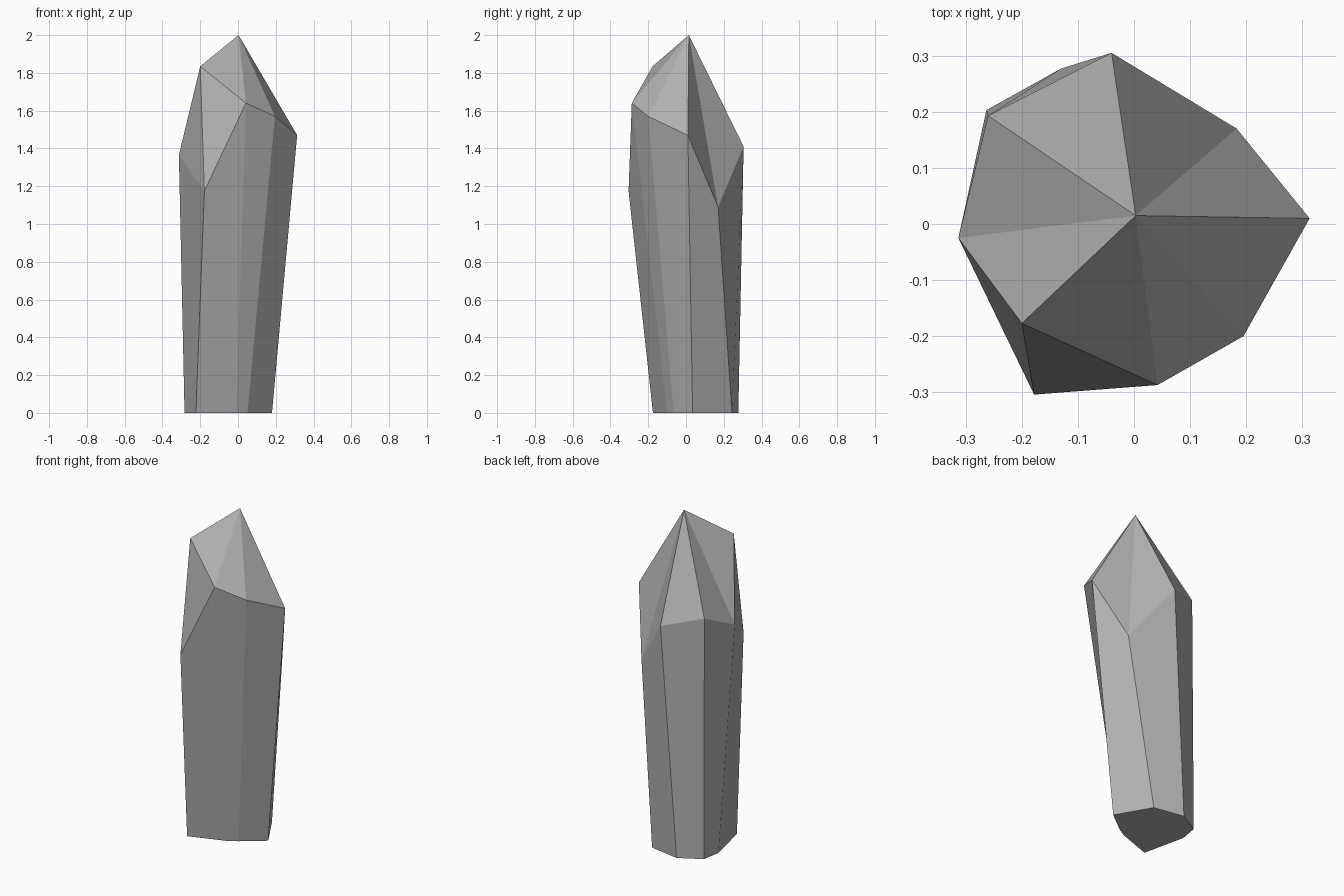
import bpy, bmesh

if "Cube" in bpy.data.objects:
    bpy.data.objects.remove(bpy.data.objects["Cube"])

# eight columns of the shaft: (foot x, y), (shoulder x, y, z), counter-clockwise
columns = [
    ((0.18, 0.035), (0.313, 0.01, 1.47)),
    ((0.06, 0.243), (0.183, 0.17, 1.09)),
    ((-0.13, 0.277), (-0.04, 0.305, 1.41)),
    ((-0.263, 0.203), (-0.26, 0.193, 1.47)),
    ((-0.283, 0.09), (-0.313, -0.025, 1.365)),
    ((-0.223, -0.175), (-0.178, -0.304, 1.175)),
    ((-0.01, -0.10), (0.042, -0.287, 1.64)),
    ((0.05, -0.065), (0.195, -0.2, 1.57)),
]
CUT = 5  # column whose shoulder is bevelled by an extra facet

bm = bmesh.new()
feet = [bm.verts.new((x, y, 0)) for (x, y), _ in columns]
shoulders = [bm.verts.new(s) for _, s in columns]
apex = bm.verts.new((0.003, 0.015, 2.0))
chip = bm.verts.new((-0.2, -0.177, 1.835))

# shaft sides and base
n = len(columns)
for i in range(n):
    j = (i + 1) % n
    bm.faces.new((feet[i], feet[j], shoulders[j], shoulders[i]))
bm.faces.new(feet[::-1])

# pointed tip, running through the chip corner on the cut column
rim = shoulders[:CUT] + [chip] + shoulders[CUT + 1:]
for i in range(n):
    bm.faces.new((rim[i], rim[(i + 1) % n], apex))

# facets below the chip corner
bm.faces.new((shoulders[CUT - 1], shoulders[CUT], chip))
bm.faces.new((shoulders[CUT], shoulders[CUT + 1], chip))

bmesh.ops.recalc_face_normals(bm, faces=bm.faces[:])
mesh = bpy.data.meshes.new("crystal_shard")
bm.to_mesh(mesh)
bm.free()

# darker grey stone
stone = bpy.data.materials.new("dark_grey")
stone.diffuse_color = (0.44, 0.44, 0.44, 1)
stone.use_nodes = True
stone.node_tree.nodes["Principled BSDF"].inputs["Base Color"].default_value = stone.diffuse_color
mesh.materials.append(stone)
bpy.context.collection.objects.link(bpy.data.objects.new("crystal_shard", mesh))
